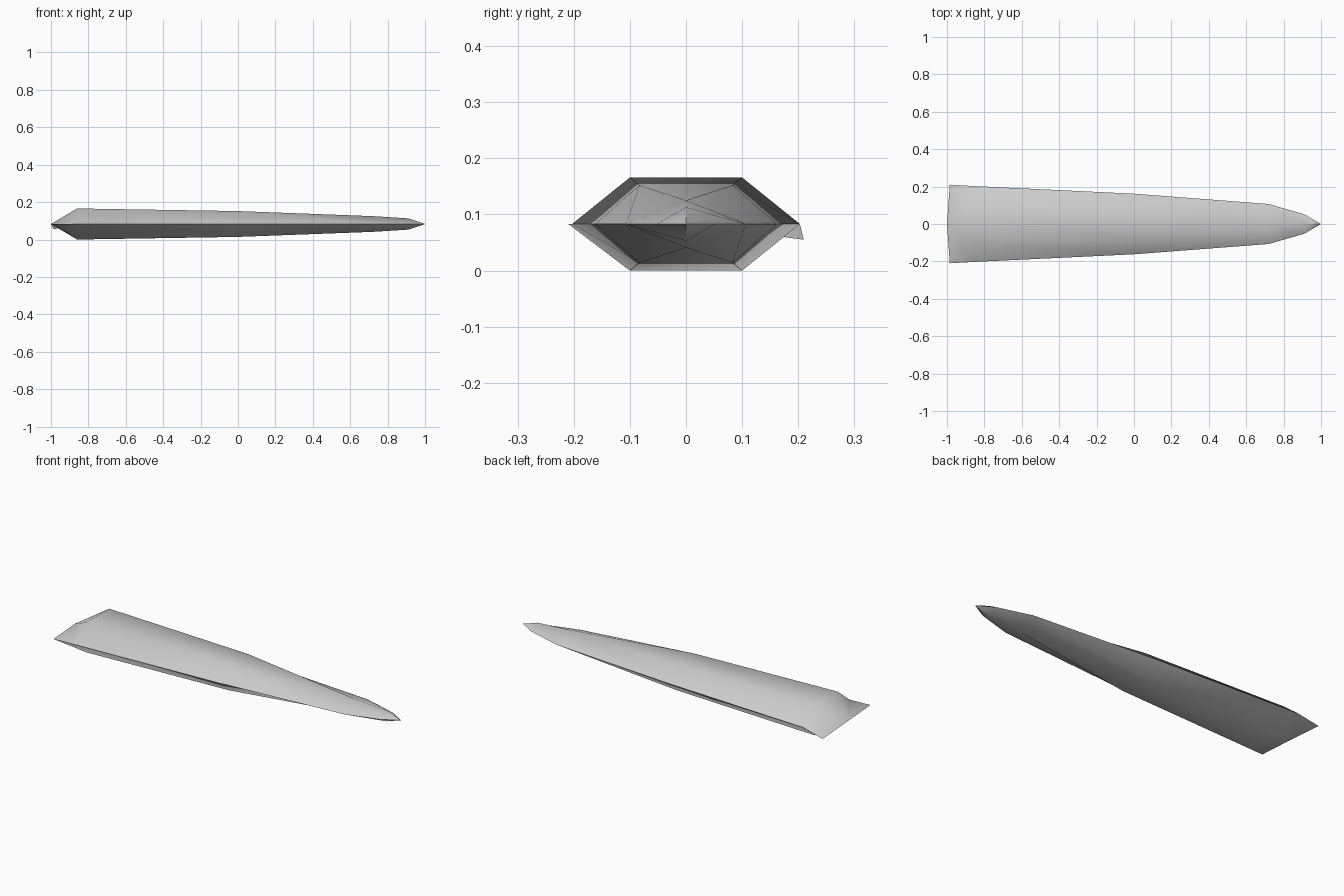
import bpy, bmesh, math

if "Cube" in bpy.data.objects:
    bpy.data.objects.remove(bpy.data.objects["Cube"], do_unlink=True)

MID = 0.083  # height of the cutting edge

# one flat grey
grey = bpy.data.materials.new("plain grey")
grey.use_nodes = True
colour = (0.6, 0.6, 0.6, 1)
grey.diffuse_color = colour
grey.node_tree.nodes["Principled BSDF"].inputs["Base Color"].default_value = colour

# sections: edge x, ridge x, edge half width, ridge half width, half thickness
sections = [
    (-0.985, -1.0, 0.21, 0, 0),
    (-0.86, -0.86, 0.203, 0.1, 0.083),
    (0, 0, 0.162, 0.083, 0.069),
    (0.72, 0.72, 0.107, 0, 0.042),
    (0.91, 0.91, 0.052, 0, 0.03),
    (1, 1, 0, 0, 0),
]

# blade: lofted six-sided sections whose ridges merge at both ends
bm = bmesh.new()
rings = []
for ex, rx, w, r, h in sections:
    points = [(ex, w, MID), (rx, r, MID + h), (rx, -r, MID + h),
              (ex, -w, MID), (rx, -r, MID - h), (rx, r, MID - h)]
    rings.append([bm.verts.new(p) for p in points])
rings[0][0].co.z = 0.055  # bent rear corner
for a, b in zip(rings, rings[1:]):
    for i in range(6):
        j = (i + 1) % 6
        bm.faces.new((a[i], a[j], b[j], b[i]))
bmesh.ops.remove_doubles(bm, verts=bm.verts, dist=0.0005)
bmesh.ops.recalc_face_normals(bm, faces=bm.faces)

mesh = bpy.data.meshes.new("blade")
bm.to_mesh(mesh)
bm.free()
mesh.materials.append(grey)
blade = bpy.data.objects.new("blade", mesh)
bpy.context.collection.objects.link(blade)

# rounded faces with a crisp cutting edge
bpy.context.view_layer.objects.active = blade
blade.select_set(True)
bpy.ops.object.shade_smooth_by_angle(angle=math.radians(55))
